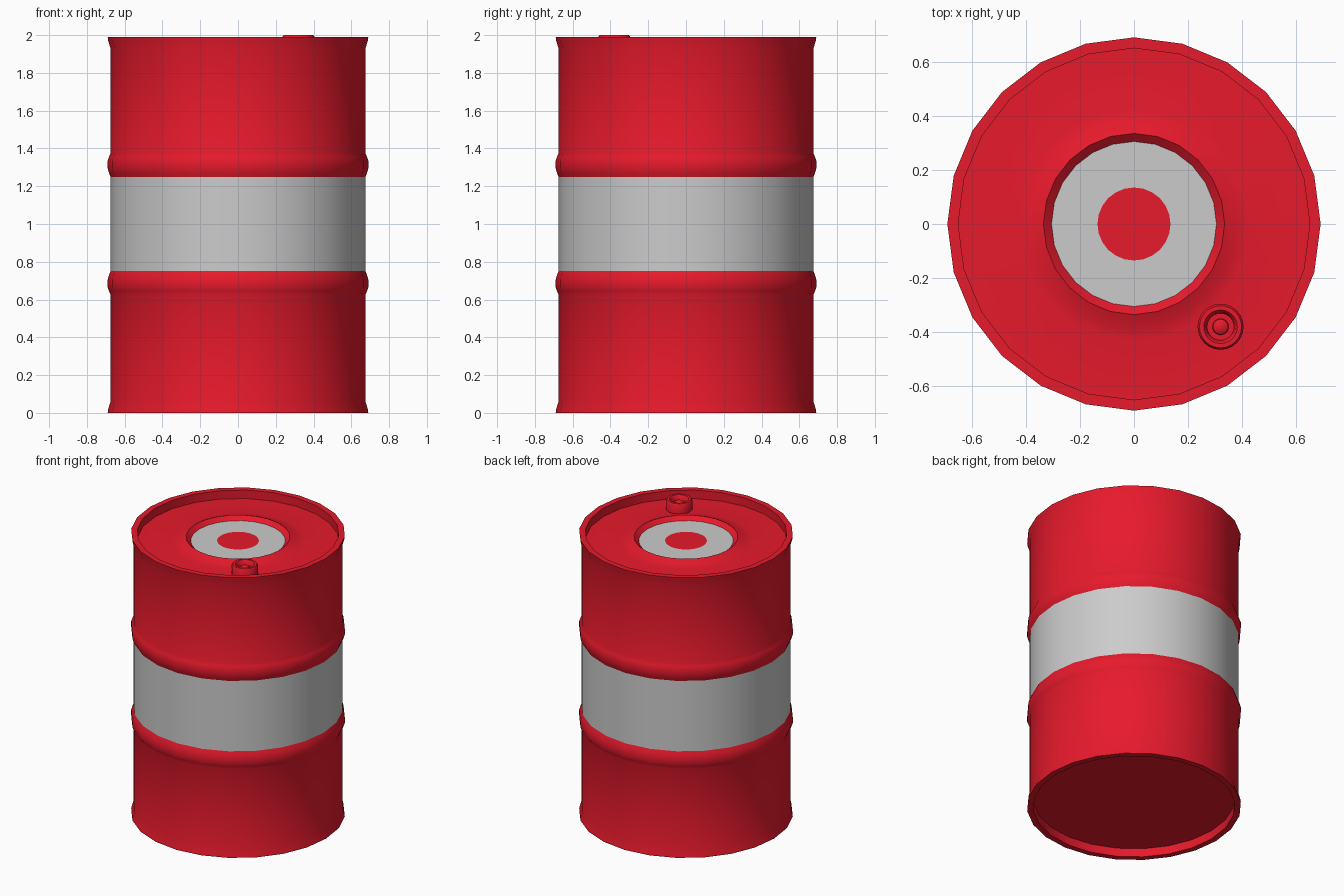
import bpy, bmesh
from math import sin, cos, tau, radians

if "Cube" in bpy.data.objects:
    bpy.data.objects.remove(bpy.data.objects["Cube"])

SIDES = 24
red = bpy.data.materials.new("red_paint")
red.diffuse_color = (0.8, 0.01, 0.025, 1)
red.use_nodes = True
red.node_tree.nodes["Principled BSDF"].inputs["Base Color"].default_value = red.diffuse_color


def lathe(name, profile, mat=None, centre=(0, 0), sides=SIDES, angle=35):
    """Spin (radius, z) points about a vertical axis; radius 0 closes a cap."""
    bm = bmesh.new()
    rings = []
    for r, z in profile:
        if r == 0:
            rings.append([bm.verts.new((0, 0, z))] * sides)
        else:
            rings.append([bm.verts.new((r * cos(tau * i / sides), r * sin(tau * i / sides), z))
                          for i in range(sides)])
    for a, b in zip(rings, rings[1:]):
        for i in range(sides):
            j = (i + 1) % sides
            bm.faces.new(list(dict.fromkeys((a[i], a[j], b[j], b[i]))))
    me = bpy.data.meshes.new(name)
    bm.to_mesh(me)
    bm.free()
    ob = bpy.data.objects.new(name, me)
    ob.location = (*centre, 0)
    bpy.context.collection.objects.link(ob)
    if mat:
        me.materials.append(mat)
    bpy.context.view_layer.objects.active = ob
    ob.select_set(True)
    bpy.ops.object.shade_smooth_by_angle(angle=radians(angle))
    ob.select_set(False)
    return ob


# Lower half: recessed base, flared rim, wall, rolling hoop
R, H = 0.675, 0.69
half = [(0.65, 0.06), (0.65, 0), (H, 0), (0.687, 0.02), (R, 0.06), (R, 0.625),
        (0.683, 0.645), (H, 0.665), (H, 0.705), (0.683, 0.73), (R, 0.75)]
lathe("lower_shell", [(0, 0.06)] + half, red)

# Unpainted middle band
lathe("middle_band", [(R, 0.75), (R, 1.25)])

# Upper half mirrors the lower, then the lid rises to a lip round the sunken disc
upper = [(r, 1.99 - z if z < 0.1 else 2 - z) for r, z in reversed(half)]
lathe("upper_shell", upper + [(0.43, 1.93), (0.385, 1.938), (0.335, 1.96), (0.305, 1.933)], red)

# Disc in the lid: grey ring with a red centre
lathe("lid_ring", [(0.305, 1.933), (0.135, 1.933)])
lathe("lid_centre", [(0.135, 1.933), (0, 1.933)], red)

# Filler bung: collar with a knob inside
lathe("filler_bung", [(0.085, 1.93), (0.085, 1.99), (0.078, 2.0), (0.062, 2.0), (0.055, 1.992),
                      (0.05, 1.965), (0.03, 1.965), (0.028, 1.978), (0.016, 1.986), (0, 1.988)],
      red, centre=(0.32, -0.38))
